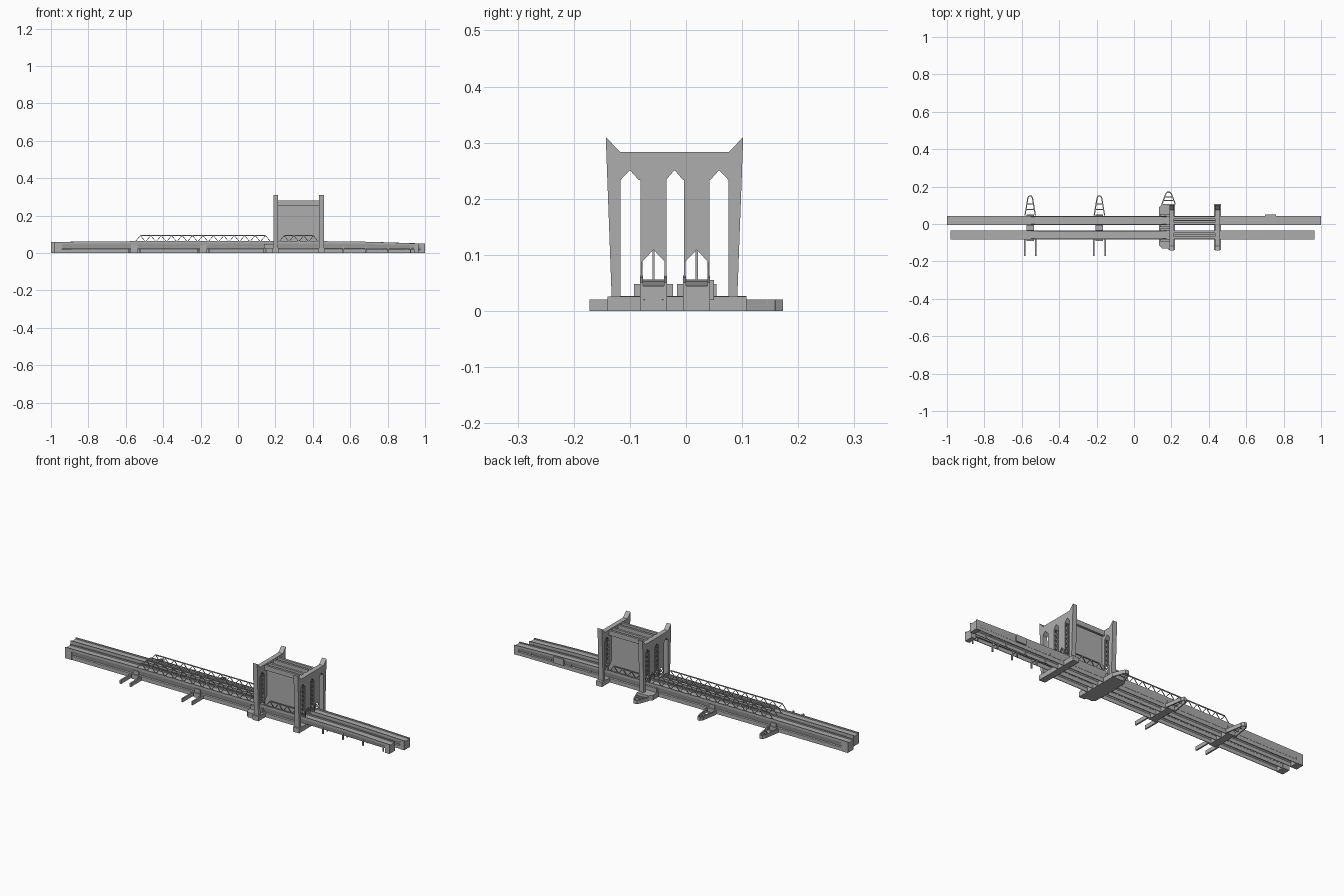
import bpy, bmesh, math
from mathutils import Vector

cube = bpy.data.objects.get("Cube")
if cube:
    bpy.data.objects.remove(cube, do_unlink=True)

grey = bpy.data.materials.new("concrete_grey")
grey.use_nodes = True
tone = (0.42, 0.42, 0.42, 1)
grey.diffuse_color = tone
grey.node_tree.nodes["Principled BSDF"].inputs["Base Color"].default_value = tone


class Part:
    """Collects simple solids into one named object."""

    def __init__(self, name):
        self.name, self.bm = name, bmesh.new()

    def box(self, x0, x1, y0, y1, z0, z1):
        self.loft([(x0, 1), (x1, 1)], [(y0, z0), (y1, z0), (y1, z1), (y0, z1)])

    def loft(self, stations, outline):
        """Sweep a (y, z) outline along x, with a height factor at each station."""
        rings = [[self.bm.verts.new((x, y, z * k)) for y, z in outline] for x, k in stations]
        n = len(outline)
        for a, b in zip(rings, rings[1:]):
            for i in range(n):
                j = (i + 1) % n
                self.bm.faces.new((a[i], a[j], b[j], b[i]))
        self.bm.faces.new(rings[0][::-1])
        self.bm.faces.new(rings[-1])

    def slab(self, plan, z0, z1):
        """Raise an (x, y) plan into a solid."""
        low = [self.bm.verts.new((x, y, z0)) for x, y in plan]
        top = [self.bm.verts.new((x, y, z1)) for x, y in plan]
        n = len(plan)
        for i in range(n):
            j = (i + 1) % n
            self.bm.faces.new((low[i], low[j], top[j], top[i]))
        self.bm.faces.new(low[::-1])
        self.bm.faces.new(top)

    def bar(self, a, b, t=0.003, h=None):
        """Rectangular bar between two points."""
        a, b = Vector(a), Vector(b)
        d = (b - a).normalized()
        up = Vector((0, 0, 1)) if abs(d.z) < 0.99 else Vector((1, 0, 0))
        s = d.cross(up).normalized()
        u = s.cross(d) * (h or t) / 2
        s = s * t / 2
        ends = [[self.bm.verts.new(p + i * s + j * u)
                 for i, j in ((-1, -1), (1, -1), (1, 1), (-1, 1))] for p in (a, b)]
        for i in range(4):
            j = (i + 1) % 4
            self.bm.faces.new((ends[0][i], ends[0][j], ends[1][j], ends[1][i]))
        self.bm.faces.new(ends[0][::-1])
        self.bm.faces.new(ends[1])

    def done(self):
        bmesh.ops.recalc_face_normals(self.bm, faces=self.bm.faces[:])
        mesh = bpy.data.meshes.new(self.name)
        self.bm.to_mesh(mesh)
        self.bm.free()
        mesh.materials.append(grey)
        ob = bpy.data.objects.new(self.name, mesh)
        bpy.context.collection.objects.link(ob)


def mirrored(c, half):
    return [(c + y, z) for y, z in half] + [(c - y, z) for y, z in reversed(half)]


FRONT, BACK, HALF = -0.058, 0.019, 0.024
TOWERS = (0.202, 0.446)

# Deck channels: parapets, sloped webs and hollow undersides
upper = [(0.019, 0.056), (0.019, 0.063), (HALF, 0.063), (HALF, 0.05), (0.018, 0.025)]
skirt = [(0.022, 0.021), (0.022, 0), (0.019, 0), (0.019, 0.02)]
inner = [(0.015, 0.025), (0.016, 0.047)]
for name, c, x0, x1 in (("front_deck", FRONT, -0.98, 0.965), ("back_deck", BACK, -1, 1)):
    deck = Part(name)
    full = mirrored(c, upper + skirt + inner)
    slim = full if c == BACK else mirrored(c, upper + inner)
    deck.loft([(x0, 0.94), (-0.55, 1), (0.46, 1)], full)
    deck.loft([(0.46, 1), (0.7, 0.95), (x1, 0.8)], slim)
    # End blocks
    deck.box(x0, x0 + 0.04, c - HALF, c + HALF, 0, 0.05)
    deck.box(x1 - 0.025, x1, c - HALF, c + HALF, 0, 0.04)
    # Inner ribs and slim posts
    for i in range(16):
        x = x0 + 0.1 + i * 0.12
        deck.box(x, x + 0.004, c - 0.015, c + 0.015, 0.03, 0.042)
        if x > 0.48:
            for s in (-1, 1):
                deck.box(x, x + 0.006, c + s * 0.018 - 0.003, c + s * 0.018 + 0.003, 0, 0.035)
    deck.done()

box = Part("side_cabinet")
box.box(0.7, 0.76, 0.04, 0.05, 0.02, 0.055)
box.done()

# Side trusses with zigzag webs
truss = Part("side_trusses")
for c in (FRONT, BACK):
    for y in (c - 0.021, c + 0.021):
        for x0, x1, n in ((-0.55, 0.175, 13), (0.22, 0.43, 4)):
            step = (x1 - x0) / n
            truss.bar((x0 + step / 2, y, 0.093), (x1 - step / 2, y, 0.093), 0.004, 0.005)
            for i in range(n):
                x = x0 + i * step
                truss.bar((x, y, 0.06), (x + step / 2, y, 0.093))
                truss.bar((x + step / 2, y, 0.093), (x + step, y, 0.06))
truss.done()

# Tower frames: tapered horned legs with three pointed arches under the crossbeam
MID = -0.0205
BASE, SHOULDER, APEX = 0.025, 0.233, 0.251
right_half = [(0.0155, SHOULDER), (0.0615, SHOULDER), (0.0635, SHOULDER), (0.0795, APEX),
              (0.0965, SHOULDER), (0.096, BASE), (0.112, BASE), (0.1225, 0.31), (0.0965, 0.283)]
frame = mirrored(MID, right_half) + [(MID, APEX)]
for name, x in zip(("right_tower", "left_tower"), TOWERS):
    tower = Part(name)
    # Start at the middle arch, go round the outline
    tower.loft([(x - 0.013, 1), (x + 0.013, 1)], frame)
    for c in (FRONT, BACK):
        # Plated columns with a small pointed portal
        plate = mirrored(c, [(0.0, 0.109), (0.02, 0.088), (0.02, 0.05), (0.023, 0.05), (0.023, 0.24)])
        plate = [p for i, p in enumerate(plate) if i != len(plate) - 1]
        for s in (-1, 1):
            xc = x + s * 0.011
            tower.loft([(xc - 0.002, 1), (xc + 0.002, 1)], plate)
            # Crossed lacing on the column sides
            y = c + s * 0.021
            for i in range(7):
                z = 0.065 + i * 0.024
                for e in (-1, 1):
                    tower.bar((x - e * 0.01, y, z), (x + e * 0.01, y, z + 0.024))
    tower.done()

# Panels and head beams between the towers
panel = Part("lift_panels")
beams = Part("head_beams")
for c in (FRONT, BACK):
    panel.box(TOWERS[0], TOWERS[1], c - 0.002, c + 0.002, 0.056, 0.262)
    for s in (-1, 1):
        y = c + s * 0.016
        beams.box(TOWERS[0], TOWERS[1], y - 0.006, y + 0.006, 0.254, 0.28)
panel.done()
beams.done()


# Tapered open fender on the back of a pier
def fender(part, x, wide, y0, y1, z1):
    tip = wide * 0.45
    outline = [(-wide, y0), (-tip, y1 - 0.012), (-tip * 0.5, y1), (tip * 0.5, y1),
               (tip, y1 - 0.012), (wide, y0)]
    for (ax, ay), (bx, by) in zip(outline, outline[1:]):
        part.bar((x + ax, ay, z1 / 2), (x + bx, by, z1 / 2), 0.006, z1)
    for k in (0.3, 0.6):
        w = wide + (tip - wide) * k
        y = y0 + (y1 - y0) * k
        part.bar((x - w, y, z1 * 0.75), (x + w, y, z1 * 0.75), 0.005, z1 / 2)


# Small piers with front prongs
for name, x in (("outer_pier", -0.555), ("inner_pier", -0.185)):
    pier = Part(name)
    pier.box(x - 0.02, x + 0.02, -0.09, 0.05, 0, 0.025)
    for c in (FRONT, BACK):
        pier.box(x - 0.017, x + 0.017, c - 0.026, c + 0.026, 0.02, 0.045)
    for s in (-1, 1):
        px = x + s * 0.03
        pier.box(px - 0.004, px + 0.004, -0.172, -0.08, 0, 0.02)
    fender(pier, x, 0.028, 0.045, 0.15, 0.02)
    pier.done()

# Tower piers
main = Part("main_pier")
main.slab([(0.15, -0.13), (0.215, -0.13), (0.215, 0.108), (0.15, 0.108),
           (0.135, 0.09), (0.135, -0.115)], 0, 0.027)
fender(main, 0.185, 0.036, 0.105, 0.17, 0.02)
for c in (FRONT, BACK):
    main.box(0.14, 0.21, c - 0.035, c + 0.035, 0.02, 0.048)
main.done()
for name, x in zip(("right_tower_base", "left_tower_base"), TOWERS):
    foot = Part(name)
    foot.box(x - 0.018, x + 0.018, -0.14, 0.108, 0, 0.026)
    foot.done()
